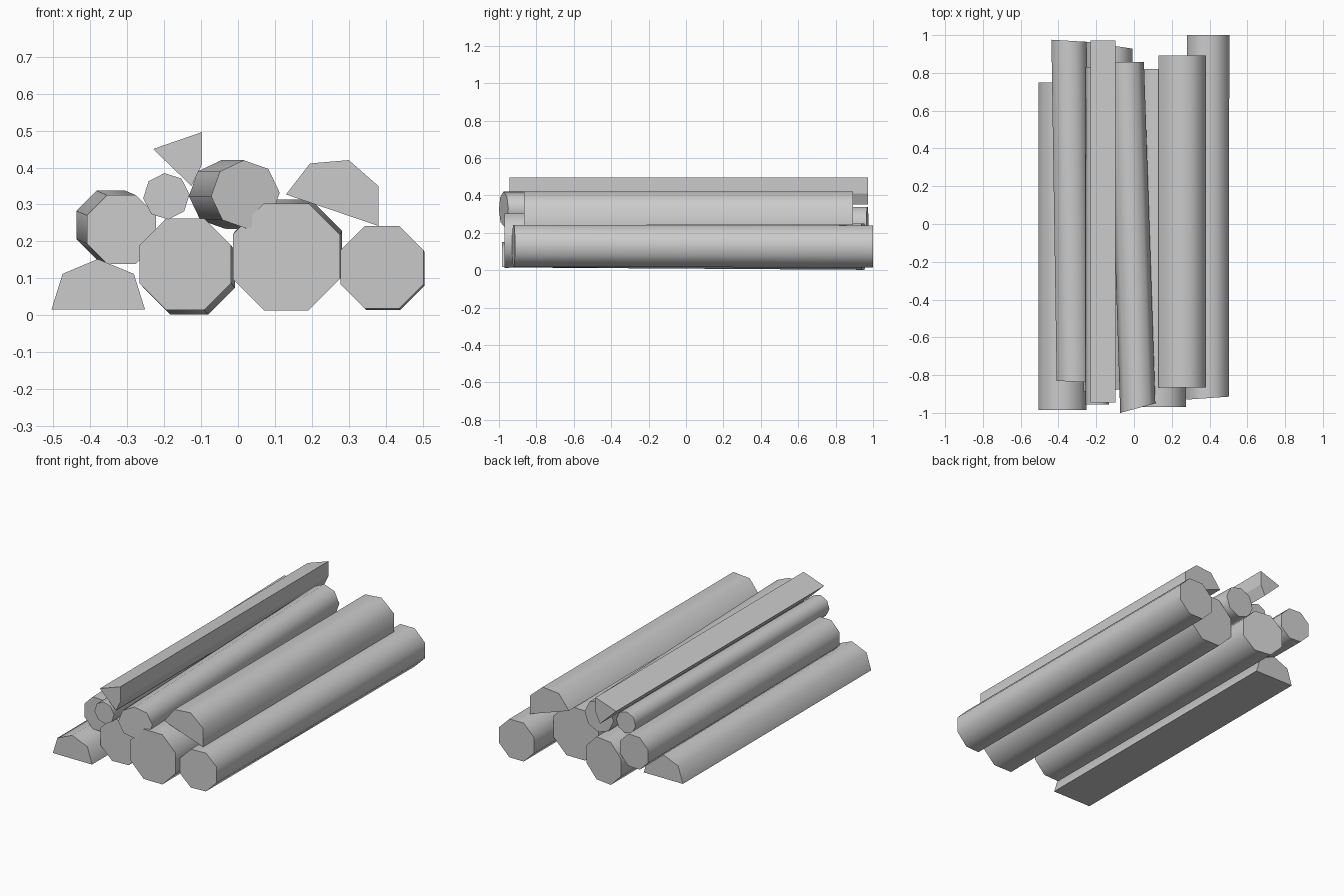
import bpy, bmesh, math

cube = bpy.data.objects.get("Cube")
if cube:
    bpy.data.objects.remove(cube)

grey = bpy.data.materials.new("weathered_grey")
grey.use_nodes = True
colour = (0.6, 0.6, 0.6, 1)
grey.diffuse_color = colour
grey.node_tree.nodes["Principled BSDF"].inputs["Base Color"].default_value = colour


def timber(name, profile, y0, y1, shift=(0, 0), skew=(0, 0), smooth=True):
    """Sweep an x-z profile from y0 to y1; shift leans the log, skew slants its cut ends."""
    bm = bmesh.new()
    mid = sum(p[0] for p in profile) / len(profile)
    front = [bm.verts.new((x, y0 + skew[0] * (x - mid), z)) for x, z in profile]
    back = [bm.verts.new((x + shift[0], y1 + skew[1] * (x - mid), z + shift[1]))
            for x, z in profile]
    bm.faces.new(front)
    bm.faces.new(back[::-1])
    for i in range(len(profile)):
        bm.faces.new((front[i - 1], front[i], back[i], back[i - 1]))
    bmesh.ops.recalc_face_normals(bm, faces=bm.faces)
    mesh = bpy.data.meshes.new(name)
    bm.to_mesh(mesh)
    bm.free()
    mesh.materials.append(grey)
    obj = bpy.data.objects.new(name, mesh)
    bpy.context.collection.objects.link(obj)
    if smooth:
        bpy.ops.object.select_all(action="DESELECT")
        obj.select_set(True)
        bpy.context.view_layer.objects.active = obj
        bpy.ops.object.shade_smooth_by_angle(angle=math.radians(55))


def octagon(x, z, r, turn=22.5):
    angles = [math.radians(turn + 45 * i) for i in range(8)]
    return [(x + r * math.cos(a), z + r * math.sin(a)) for a in angles]


# Bottom row of round logs
timber("lower_right_log", octagon(-0.143, 0.138, 0.134), -0.88, 0.947, (0.011, -0.012), (0.05, -0.15))
timber("lower_centre_log", octagon(0.131, 0.158, 0.157), -0.97, 0.82, (0.006, 0.01))
timber("lower_left_log", octagon(0.39, 0.13, 0.121), -0.922, 1.0, (0.003, -0.004), (0.07, 0))

# Upper round logs
timber("upper_right_log", octagon(-0.316, 0.232, 0.101), -0.835, 0.97, (-0.028, 0.012), (-0.05, -0.06))
timber("thin_log", octagon(-0.194, 0.322, 0.063, 5), -0.955, 0.83)
timber("upper_centre_log", octagon(0.02, 0.327, 0.093, 3), -0.975, 0.858, (-0.06, 0), (0.27, 0))

# Split logs
timber("lower_split_log",
       [(-0.505, 0.016), (-0.475, 0.112), (-0.38, 0.152), (-0.282, 0.112), (-0.252, 0.016)],
       -0.985, 0.75)
timber("upper_split_log",
       [(0.13, 0.327), (0.195, 0.411), (0.3, 0.42), (0.38, 0.35), (0.38, 0.242)],
       -0.865, 0.893)

# Wedge of split wood on top
timber("top_wedge", [(-0.23, 0.45), (-0.097, 0.496), (-0.097, 0.41), (-0.126, 0.35)],
       -0.945, 0.972, smooth=False)
